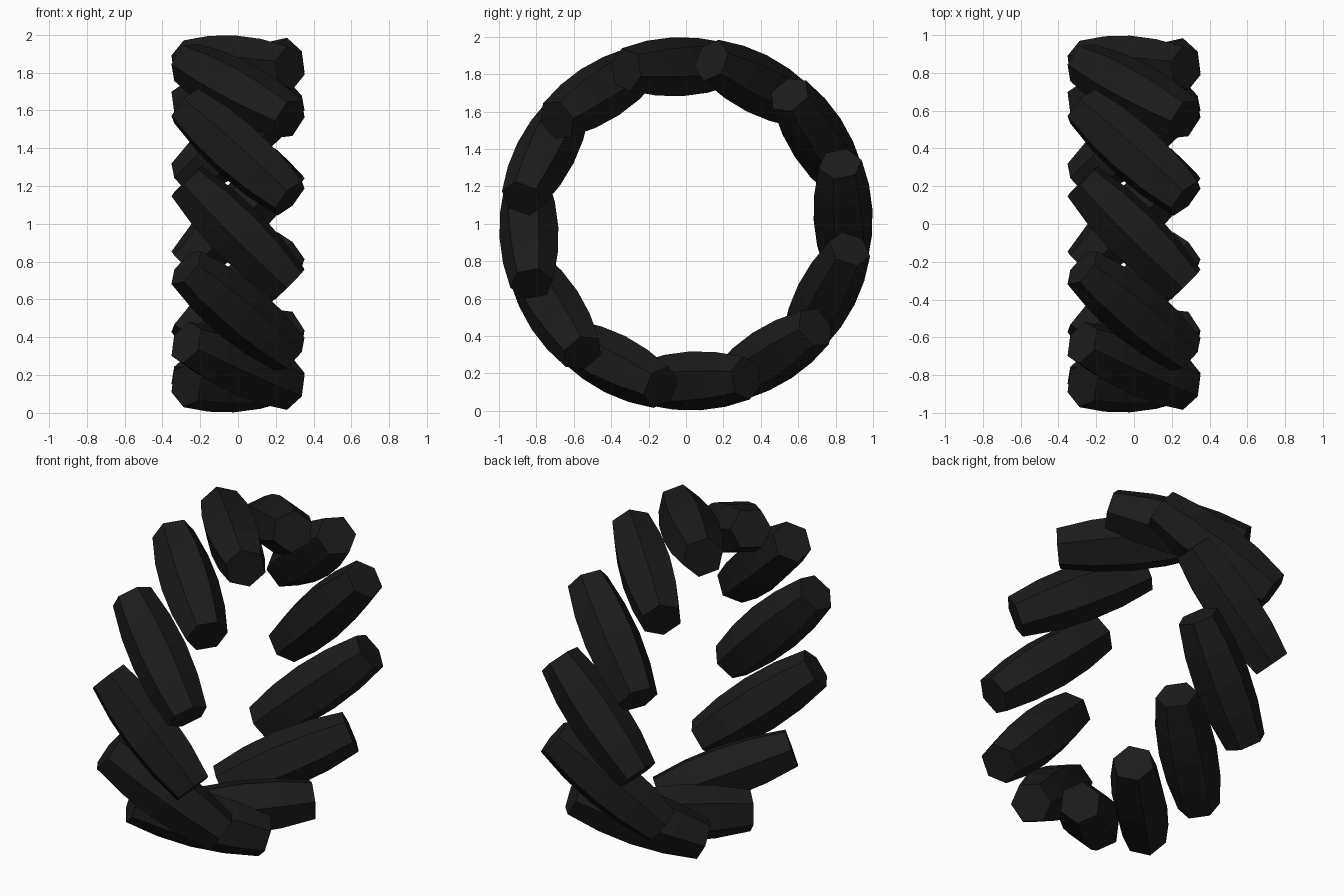
import bpy, bmesh, math
from mathutils import Matrix, Vector

if "Cube" in bpy.data.objects:
    bpy.data.objects.remove(bpy.data.objects["Cube"])

COUNT = 12          # rollers around the ring
RING_R = 0.841      # radius of the roller axes' centres
HALF_LEN = 0.387    # half length of one roller
SIDES = 6
PHASE = math.radians(3.2)
TWIST = math.radians(10)

black = bpy.data.materials.new("black_rubber")
black.diffuse_color = (0.011, 0.011, 0.011, 1)
black.use_nodes = True
black.node_tree.nodes["Principled BSDF"].inputs["Base Color"].default_value = black.diffuse_color


def barrel_mesh():
    """Six-sided barrel along local z, its bulge following the wheel's outer circle."""
    bm = bmesh.new()
    rings = []
    for i in range(5):
        s = HALF_LEN * (i - 2) / 2
        r = 1.002 - math.hypot(RING_R, s * math.sqrt(0.5))
        rings.append([bm.verts.new((r * math.cos(TWIST + k * math.tau / SIDES),
                                    r * math.sin(TWIST + k * math.tau / SIDES), s))
                      for k in range(SIDES)])
    for a, b in zip(rings, rings[1:]):
        for k in range(SIDES):
            n = (k + 1) % SIDES
            bm.faces.new((a[k], a[n], b[n], b[k]))
    bm.faces.new(rings[0][::-1])
    bm.faces.new(rings[-1])
    bmesh.ops.recalc_face_normals(bm, faces=bm.faces)
    mesh = bpy.data.meshes.new("roller")
    bm.to_mesh(mesh)
    bm.free()
    mesh.materials.append(black)
    return mesh


# Slanted rollers arranged in a ring around the x axis
mesh = barrel_mesh()
for i in range(COUNT):
    a = PHASE + i * math.tau / COUNT
    radial = Vector((0, math.cos(a), math.sin(a)))
    tangent = Vector((0, -math.sin(a), math.cos(a)))
    axis = (Vector((1, 0, 0)) + tangent).normalized()   # 45 degree slant
    side = axis.cross(radial)
    rot = Matrix((radial, side, axis)).transposed().to_4x4()
    ob = bpy.data.objects.new(f"roller_{i + 1}", mesh)
    ob.matrix_world = Matrix.Translation(radial * RING_R + Vector((0, 0, 1))) @ rot
    bpy.context.collection.objects.link(ob)
